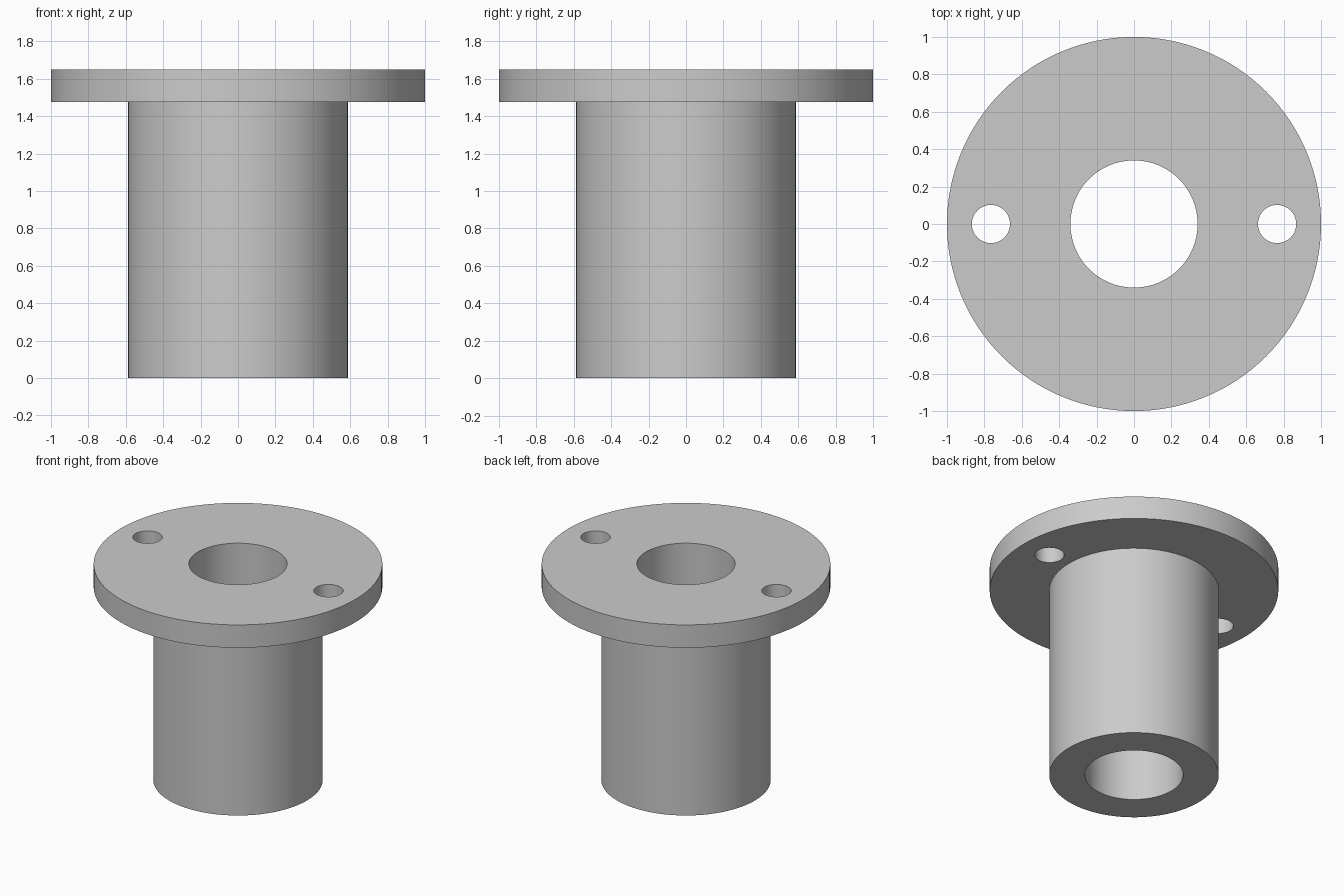
import bpy
import math

SEGMENTS = 128
TOP = 1.65
FLANGE_BOTTOM = 1.475
BORE_RADIUS = 0.34
TUBE_RADIUS = 0.587
FLANGE_RADIUS = 1.0
BOLT_RADIUS = 0.102
BOLT_OFFSET = 0.765

cube = bpy.data.objects.get("Cube")
if cube:
    bpy.data.objects.remove(cube, do_unlink=True)

grey = bpy.data.materials.new("light grey")
grey.use_nodes = True
colour = (0.6, 0.6, 0.6, 1)
grey.diffuse_color = colour
grey.node_tree.nodes["Principled BSDF"].inputs["Base Color"].default_value = colour


def lathe(name, profile):
    """Turn a closed (radius, height) profile around z."""
    count = len(profile)
    verts = []
    for s in range(SEGMENTS):
        a = math.tau * s / SEGMENTS
        verts += [(r * math.cos(a), r * math.sin(a), z) for r, z in profile]
    faces = []
    for s in range(SEGMENTS):
        here, there = s * count, (s + 1) % SEGMENTS * count
        for i in range(count):
            j = (i + 1) % count
            faces.append((here + i, there + i, there + j, here + j))
    mesh = bpy.data.meshes.new(name)
    mesh.from_pydata(verts, [], faces)
    mesh.materials.append(grey)
    obj = bpy.data.objects.new(name, mesh)
    bpy.context.collection.objects.link(obj)
    return obj


# Bored tube with its flange, turned from one profile (outward winding)
bushing = lathe("flanged_bushing", [
    (BORE_RADIUS, 0), (TUBE_RADIUS, 0), (TUBE_RADIUS, FLANGE_BOTTOM),
    (FLANGE_RADIUS, FLANGE_BOTTOM), (FLANGE_RADIUS, TOP), (BORE_RADIUS, TOP)])

# Two bolt holes through the flange
for side, x in (("left", BOLT_OFFSET), ("right", -BOLT_OFFSET)):
    bpy.ops.mesh.primitive_cylinder_add(
        vertices=64, radius=BOLT_RADIUS, depth=0.5,
        location=(x, 0, (TOP + FLANGE_BOTTOM) / 2))
    cutter = bpy.context.object
    cutter.name = side + "_bolt_hole_cutter"
    cutter.hide_render = True
    cutter.data.materials.append(grey)
    cut = bushing.modifiers.new(side + "_bolt_hole", "BOOLEAN")
    cut.operation = "DIFFERENCE"
    cut.solver = "EXACT"
    cut.object = cutter
    bpy.ops.object.select_all(action="DESELECT")
    bushing.select_set(True)
    bpy.context.view_layer.objects.active = bushing
    bpy.ops.object.modifier_apply(modifier=cut.name)
    bpy.data.objects.remove(cutter, do_unlink=True)

# Smooth walls with crisp rims
bpy.ops.object.shade_smooth_by_angle(angle=math.radians(30))
